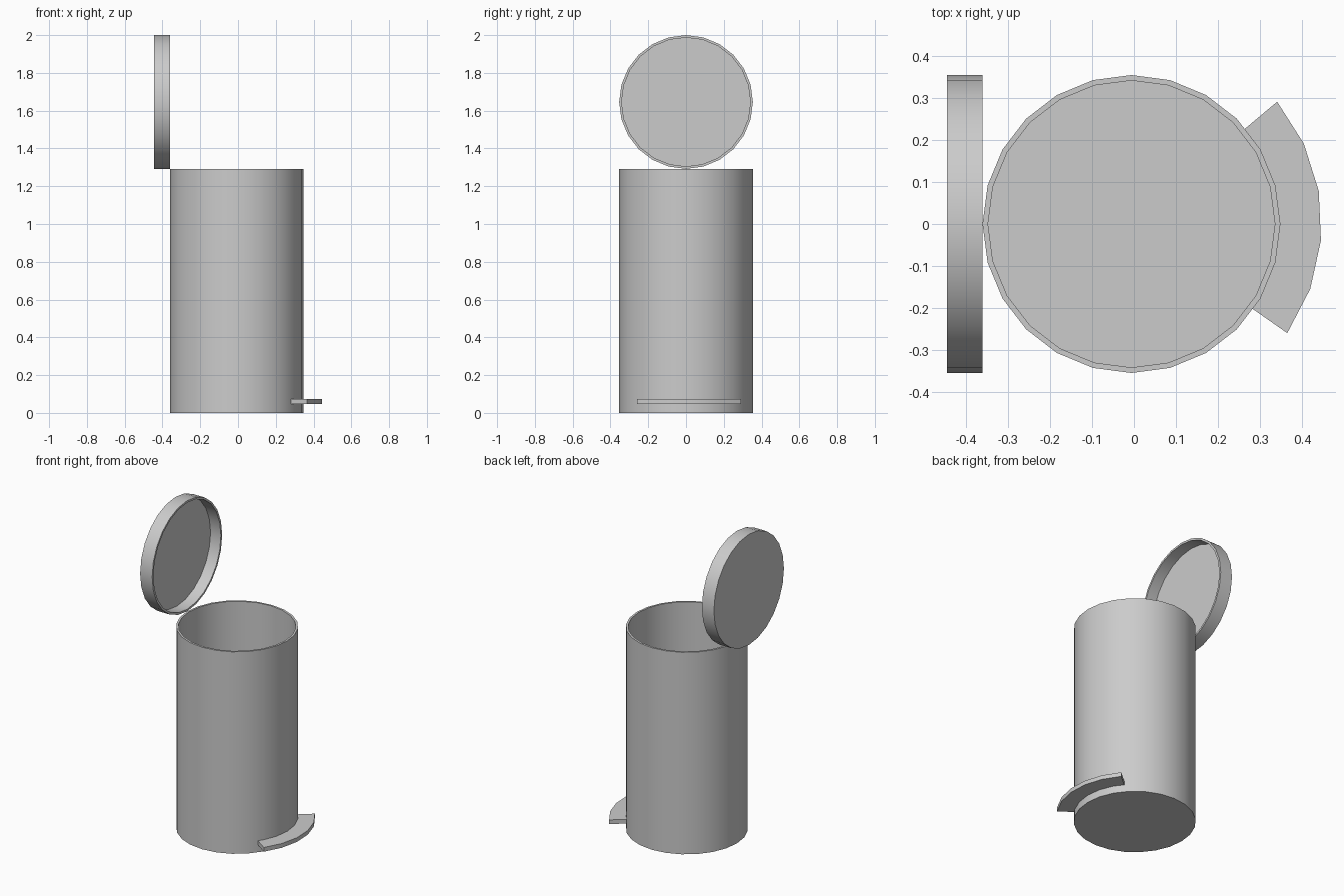
import bpy, bmesh
from math import cos, sin, radians, pi

if "Cube" in bpy.data.objects:
    bpy.data.objects.remove(bpy.data.objects["Cube"])

SIDES = 24
CX = -0.006          # body axis
R_OUT, R_IN = 0.354, 0.341


def finish(name, bm, smooth=True):
    bmesh.ops.recalc_face_normals(bm, faces=bm.faces)
    mesh = bpy.data.meshes.new(name)
    bm.to_mesh(mesh)
    bm.free()
    obj = bpy.data.objects.new(name, mesh)
    bpy.context.collection.objects.link(obj)
    if smooth:
        bpy.ops.object.select_all(action='DESELECT')
        obj.select_set(True)
        bpy.context.view_layer.objects.active = obj
        bpy.ops.object.shade_smooth_by_angle(angle=radians(30))
    return obj


def cup(name, height, floor):
    """Open round shell: outer wall, rim, inner wall, and two floor caps."""
    bm = bmesh.new()
    profile = [(R_OUT, 0), (R_OUT, height), (R_IN, height), (R_IN, floor)]
    rings = [[bm.verts.new((r * cos(2 * pi * i / SIDES), r * sin(2 * pi * i / SIDES), z))
              for i in range(SIDES)] for r, z in profile]
    for a, b in zip(rings, rings[1:]):
        for i in range(SIDES):
            j = (i + 1) % SIDES
            bm.faces.new((a[i], a[j], b[j], b[i]))
    bm.faces.new(rings[0])
    bm.faces.new(rings[-1])
    return finish(name, bm)


# Bin body
body = cup("bin_body", 1.292, 0.012)
body.location = (CX, 0, 0)

# Lid standing open on the left, hollow side towards the bin
lid = cup("lid", 0.085, 0.012)
lid.rotation_euler = (0, pi / 2, 0)
lid.location = (-0.445, 0, 1.646)

# Curved foot pedal wrapped around the base
bm = bmesh.new()
angles = [radians(a) for a in range(-35, 41, 15)]
outline = [(0.452, a) for a in angles] + [(0.350, a) for a in reversed(angles)]
base = bm.faces.new([bm.verts.new((CX + r * cos(a), r * sin(a), 0.047)) for r, a in outline])
top = bmesh.ops.extrude_face_region(bm, geom=[base], use_keep_orig=True)["geom"]
bmesh.ops.translate(bm, vec=(0, 0, 0.027),
                    verts=[v for v in top if isinstance(v, bmesh.types.BMVert)])
finish("foot_pedal", bm)
